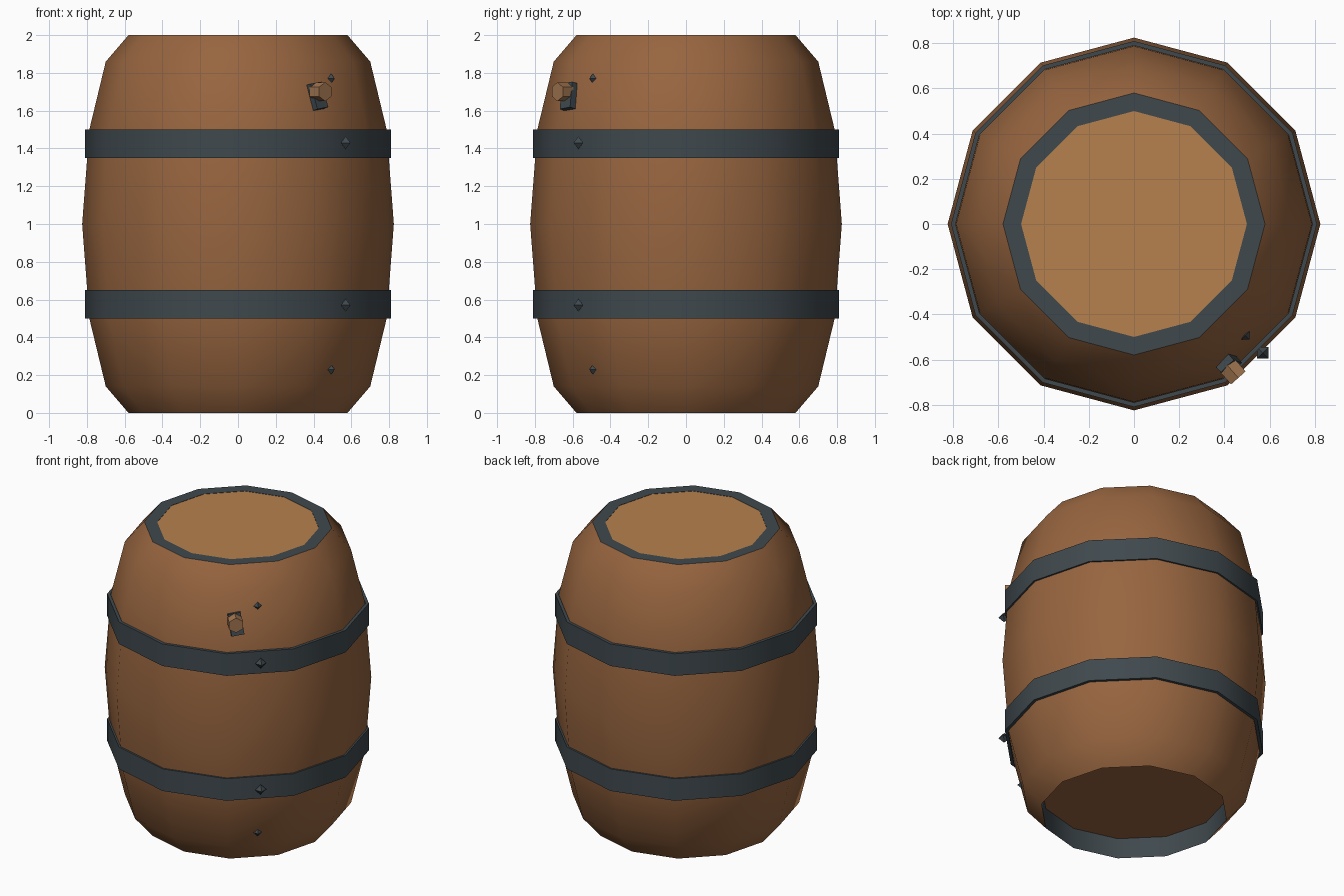
import bpy, bmesh, math
from mathutils import Matrix, Vector

if "Cube" in bpy.data.objects:
    bpy.data.objects.remove(bpy.data.objects["Cube"])

SIDES = 12


def material(name, rgb):
    m = bpy.data.materials.new(name)
    m.diffuse_color = (*rgb, 1)
    m.use_nodes = True
    m.node_tree.nodes["Principled BSDF"].inputs["Base Color"].default_value = m.diffuse_color
    return m


wood = material("stave_wood", (0.31, 0.13, 0.05))
pale = material("lid_wood", (0.47, 0.22, 0.075))
iron = material("iron", (0.05, 0.066, 0.075))
plug = material("plug_wood", (0.36, 0.18, 0.08))


def finish(bm, name, mat, smooth=0):
    bmesh.ops.recalc_face_normals(bm, faces=bm.faces)
    me = bpy.data.meshes.new(name)
    bm.to_mesh(me)
    bm.free()
    me.materials.append(mat)
    ob = bpy.data.objects.new(name, me)
    bpy.context.collection.objects.link(ob)
    if smooth:
        bpy.context.view_layer.objects.active = ob
        ob.select_set(True)
        bpy.ops.object.shade_smooth_by_angle(angle=math.radians(smooth))
        ob.select_set(False)
    return ob


def lathe(name, profile, mat, closed=False, smooth=35):
    """Turn a (radius, z) profile into a 12-sided surface."""
    bm = bmesh.new()
    rings = []
    for r, z in profile:
        rings.append([bm.verts.new((r * math.cos(a), r * math.sin(a), z))
                      for a in (math.tau * i / SIDES for i in range(SIDES))])
    pairs = list(zip(rings, rings[1:]))
    if closed:
        pairs.append((rings[-1], rings[0]))
    for lo, hi in pairs:
        for i in range(SIDES):
            j = (i + 1) % SIDES
            bm.faces.new((lo[i], lo[j], hi[j], hi[i]))
    return finish(bm, name, mat, smooth)


def disc(name, r, z, mat, up):
    bm = bmesh.new()
    bmesh.ops.create_circle(bm, cap_ends=True, segments=SIDES, radius=r,
                            matrix=Matrix.Translation((0, 0, z))
                            @ Matrix.Rotation(math.tau / SIDES, 4, 'Z'))
    ob = finish(bm, name, mat)
    if (ob.data.polygons[0].normal.z > 0) != up:
        ob.data.flip_normals()
    return ob


# Bulging body
half = [(0.58, 0), (0.70, 0.14), (0.787, 0.5)]
lathe("barrel_body", half + [(0.825, 1)] + [(r, 2 - z) for r, z in half[::-1]], wood)

# Lid with iron rim, and recessed bottom
lathe("top_rim", [(0.58, 2), (0.50, 2), (0.50, 1.97), (0.58, 1.98)], iron, True)
disc("lid", 0.50, 1.998, pale, True)
rim = lathe("bottom_rim", [(0.58, 0), (0.58, 0.14)], iron)
rim.data.flip_normals()
disc("barrel_bottom", 0.58, 0.14, wood, False)

# Hoops
for name, z in (("lower_hoop", 0.5), ("upper_hoop", 1.35)):
    lathe(name, [(0.81, z), (0.81, z + 0.15), (0.79, z + 0.15), (0.79, z)], iron, True)

# Studs down the front right corner
for i, (p, z, s) in enumerate([(0.57, 1.43, 0.035), (0.57, 0.57, 0.035),
                               (0.493, 1.77, 0.026), (0.493, 0.23, 0.026)]):
    bm = bmesh.new()
    bmesh.ops.create_uvsphere(bm, u_segments=4, v_segments=2, radius=s,
                              matrix=Matrix.Translation((p, -p, z))
                              @ Matrix.Rotation(math.pi / 4, 4, 'Z'))
    finish(bm, f"stud_{i + 1}", iron)

# Bung: iron plate and six-sided wooden plug
out = Vector((0.64, -0.72, 0.0)).normalized()
turn = out.to_track_quat('Z', 'Y').to_matrix().to_4x4()
bm = bmesh.new()
bmesh.ops.create_cube(bm, size=1, matrix=Matrix.Translation((0.415, -0.617, 1.675))
                      @ turn @ Matrix.Rotation(math.radians(-14), 4, 'X')
                      @ Matrix.Rotation(math.radians(8), 4, 'Z')
                      @ Matrix.Diagonal((0.08, 0.14, 0.05, 1)))
finish(bm, "bung_plate", iron)
bm = bmesh.new()
bmesh.ops.create_cone(bm, cap_ends=True, segments=6, radius1=0.05, radius2=0.05,
                      depth=0.075, matrix=Matrix.Translation((0.437, -0.653, 1.70)) @ turn)
finish(bm, "bung_plug", plug)
